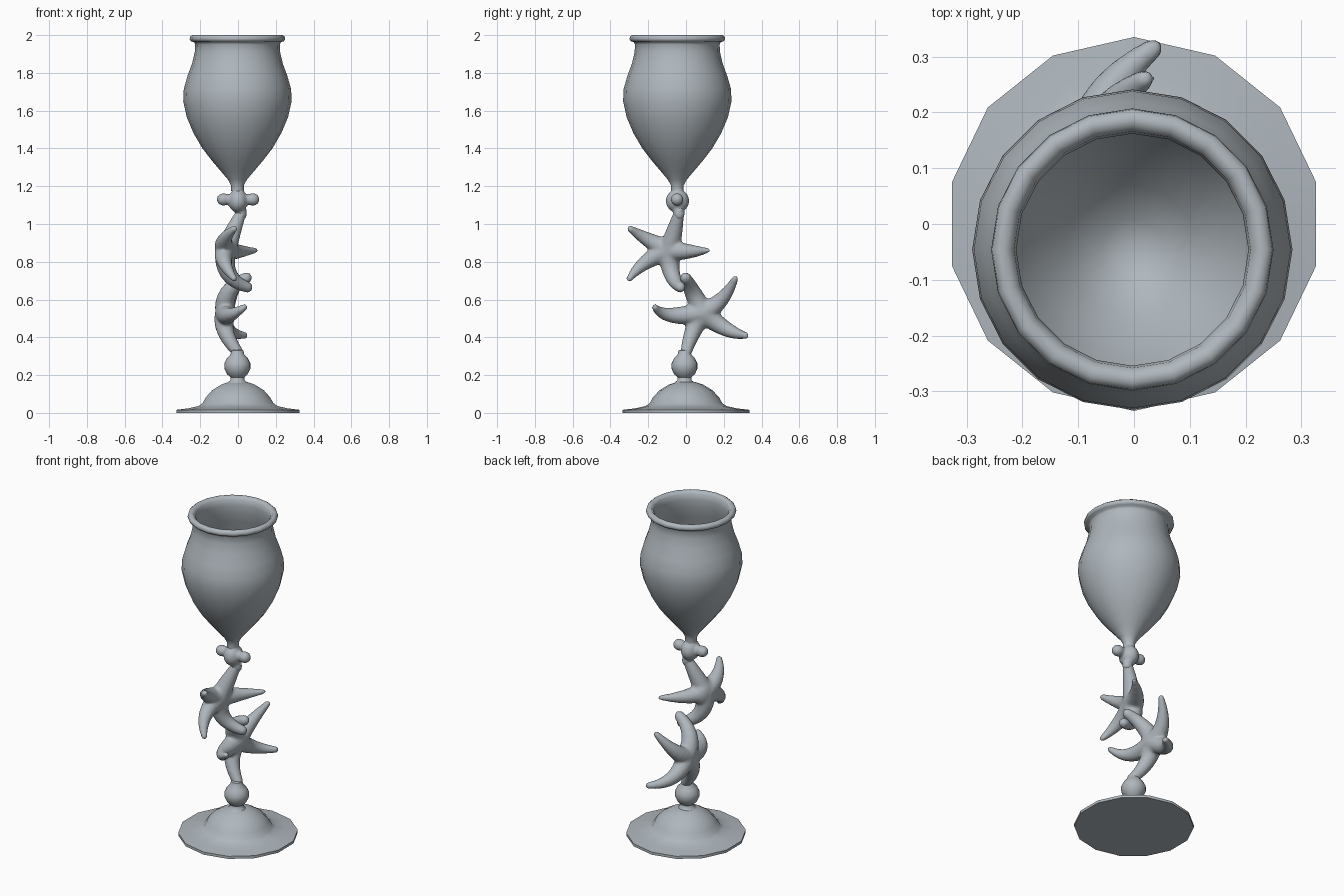
import bpy, bmesh, math
from mathutils import Vector

if "Cube" in bpy.data.objects:
    bpy.data.objects.remove(bpy.data.objects["Cube"])

mat = bpy.data.materials.new("pale blue grey")
mat.diffuse_color = (0.43, 0.475, 0.51, 1)
mat.use_nodes = True
mat.node_tree.nodes["Principled BSDF"].inputs["Base Color"].default_value = mat.diffuse_color


def finish(name, bm, angle=50):
    bmesh.ops.recalc_face_normals(bm, faces=bm.faces)
    me = bpy.data.meshes.new(name)
    bm.to_mesh(me)
    bm.free()
    ob = bpy.data.objects.new(name, me)
    bpy.context.collection.objects.link(ob)
    me.materials.append(mat)
    bpy.ops.object.select_all(action='DESELECT')
    ob.select_set(True)
    bpy.context.view_layer.objects.active = ob
    bpy.ops.object.shade_smooth_by_angle(angle=math.radians(angle))
    return ob


def skin(bm, rings):
    # bridge successive rings, collapsed ends are welded
    for a, b in zip(rings, rings[1:]):
        n = len(a)
        for i in range(n):
            bm.faces.new((a[i], a[(i + 1) % n], b[(i + 1) % n], b[i]))
    bmesh.ops.remove_doubles(bm, verts=bm.verts, dist=1e-5)


def lathe(name, profile, sides, centre=(0, 0), angle=50):
    bm = bmesh.new()
    rings = []
    for r, z in profile:
        rings.append([bm.verts.new((centre[0] + r * math.sin(2 * math.pi * i / sides),
                                    centre[1] + r * math.cos(2 * math.pi * i / sides), z))
                      for i in range(sides)])
    skin(bm, rings)
    return finish(name, bm, angle)


def tube(bm, pts, radii, sides=14):
    # tapered tube with rounded ends along a path
    pts = [Vector(p) for p in pts]
    part = bmesh.new()
    rings = []
    for k, (p, r) in enumerate(zip(pts, radii)):
        d = (pts[min(k + 1, len(pts) - 1)] - pts[max(k - 1, 0)]).normalized()
        u = d.cross(Vector((1, 0.02, 0.01))).normalized()
        v = d.cross(u)
        levels = [(0, 1)]
        if k == 0:
            levels = [(-1, 0), (-0.7, 0.7), (0, 1)]
        if k == len(pts) - 1:
            levels = [(0, 1), (0.5, 0.86), (0.86, 0.5), (1, 0)]
        for off, s in levels:
            rings.append([part.verts.new(p + d * off * r + (u * math.cos(a) + v * math.sin(a)) * r * s)
                          for a in (2 * math.pi * i / sides for i in range(sides))])
    skin(part, rings)
    bmesh.ops.recalc_face_normals(part, faces=part.faces)
    me = bpy.data.meshes.new("tmp")
    part.to_mesh(me)
    part.free()
    bm.from_mesh(me)
    bpy.data.meshes.remove(me)


def ball(bm, c, s):
    res = bmesh.ops.create_uvsphere(bm, u_segments=20, v_segments=12, radius=1)
    for v in res['verts']:
        v.co = Vector(c) + Vector((v.co.x * s[0], v.co.y * s[1], v.co.z * s[2]))


def blend(ob, voxel, passes):
    m = ob.modifiers.new("merge", 'REMESH')
    m.mode = 'VOXEL'
    m.voxel_size = voxel
    m.use_smooth_shade = True
    m = ob.modifiers.new("soften", 'SMOOTH')
    m.factor = 0.5
    m.iterations = passes


def starfish(name, centre, arms):
    # each arm: mid control point, tip, tip radius
    bm = bmesh.new()
    c = Vector(centre)
    ball(bm, c, (0.052, 0.08, 0.08))
    for mid, tip, tr in arms:
        m, t = Vector(mid), Vector(tip)
        pts, rad = [], []
        for k in range(9):
            f = k / 8
            pts.append(c * (1 - f) ** 2 + m * 2 * f * (1 - f) + t * f * f)
            rad.append(0.056 + (tr - 0.056) * f ** 1.3)
        tube(bm, pts, rad)
    blend(finish(name, bm), 0.009, 5)


# foot and lower bead
lathe("foot", [(0, 0), (0.335, 0), (0.335, 0.016), (0.27, 0.024), (0.215, 0.036), (0.192, 0.052),
               (0.175, 0.082), (0.14, 0.12), (0.09, 0.15), (0.055, 0.162), (0, 0.17)], 14)
lathe("lower_bead", [(0, 0.15), (0.06, 0.155), (0.038, 0.172), (0.036, 0.188), (0.055, 0.205),
                     (0.069, 0.235), (0.069, 0.262), (0.055, 0.29), (0.036, 0.31),
                     (0.032, 0.33), (0, 0.34)], 20, (-0.003, -0.008))

# two starfish forming the stem
starfish("lower_starfish", (-0.065, 0.09, 0.53), [
    ((-0.075, 0.20, 0.58), (0.02, 0.26, 0.71), 0.018),
    ((-0.10, 0.22, 0.42), (0.035, 0.315, 0.41), 0.019),
    ((-0.10, 0.03, 0.44), (0.0, 0.0, 0.32), 0.03),
    ((-0.075, -0.12, 0.49), (0.035, -0.165, 0.56), 0.017),
    ((-0.09, 0.03, 0.65), (0.045, -0.002, 0.715), 0.03)])
starfish("upper_starfish", (-0.065, -0.09, 0.86), [
    ((-0.03, -0.06, 0.96), (0.022, -0.035, 1.07), 0.026),
    ((-0.10, -0.20, 0.91), (-0.02, -0.295, 0.975), 0.018),
    ((-0.10, -0.23, 0.81), (-0.02, -0.30, 0.71), 0.017),
    ((-0.09, -0.09, 0.71), (0.05, -0.03, 0.665), 0.029),
    ((-0.02, 0.02, 0.85), (0.095, 0.115, 0.86), 0.014)])

# knot with two side knobs
bm = bmesh.new()
ball(bm, (0, -0.045, 1.122), (0.052, 0.062, 0.062))
tube(bm, [(-0.08, -0.047, 1.13), (-0.04, -0.047, 1.13), (0, -0.047, 1.13), (0.04, -0.047, 1.13),
          (0.08, -0.047, 1.13)], [0.034, 0.026, 0.026, 0.026, 0.034])
tube(bm, [(0.018, -0.036, 1.05), (0.01, -0.042, 1.09), (0, -0.045, 1.15), (0, -0.045, 1.21)],
     [0.03, 0.03, 0.034, 0.03])
blend(finish("knot", bm), 0.007, 3)

# hollow cup with rolled rim
outer = [(0, 1.17), (0.034, 1.175), (0.034, 1.205), (0.05, 1.235), (0.09, 1.282), (0.135, 1.335),
         (0.185, 1.40), (0.232, 1.48), (0.268, 1.565), (0.287, 1.65), (0.284, 1.715), (0.264, 1.785),
         (0.24, 1.85), (0.226, 1.91), (0.224, 1.95), (0.23, 1.963)]
rim = [(0.245, 1.967), (0.253, 1.977), (0.251, 1.991), (0.24, 2.0), (0.225, 1.999), (0.212, 1.985)]
inner = [(0.208, 1.95), (0.212, 1.90), (0.228, 1.84), (0.252, 1.77), (0.268, 1.71), (0.271, 1.65),
         (0.253, 1.57), (0.217, 1.49), (0.17, 1.415), (0.115, 1.345), (0.055, 1.29), (0, 1.275)]
lathe("cup", outer + rim + inner, 20, (-0.003, -0.046), 75)
